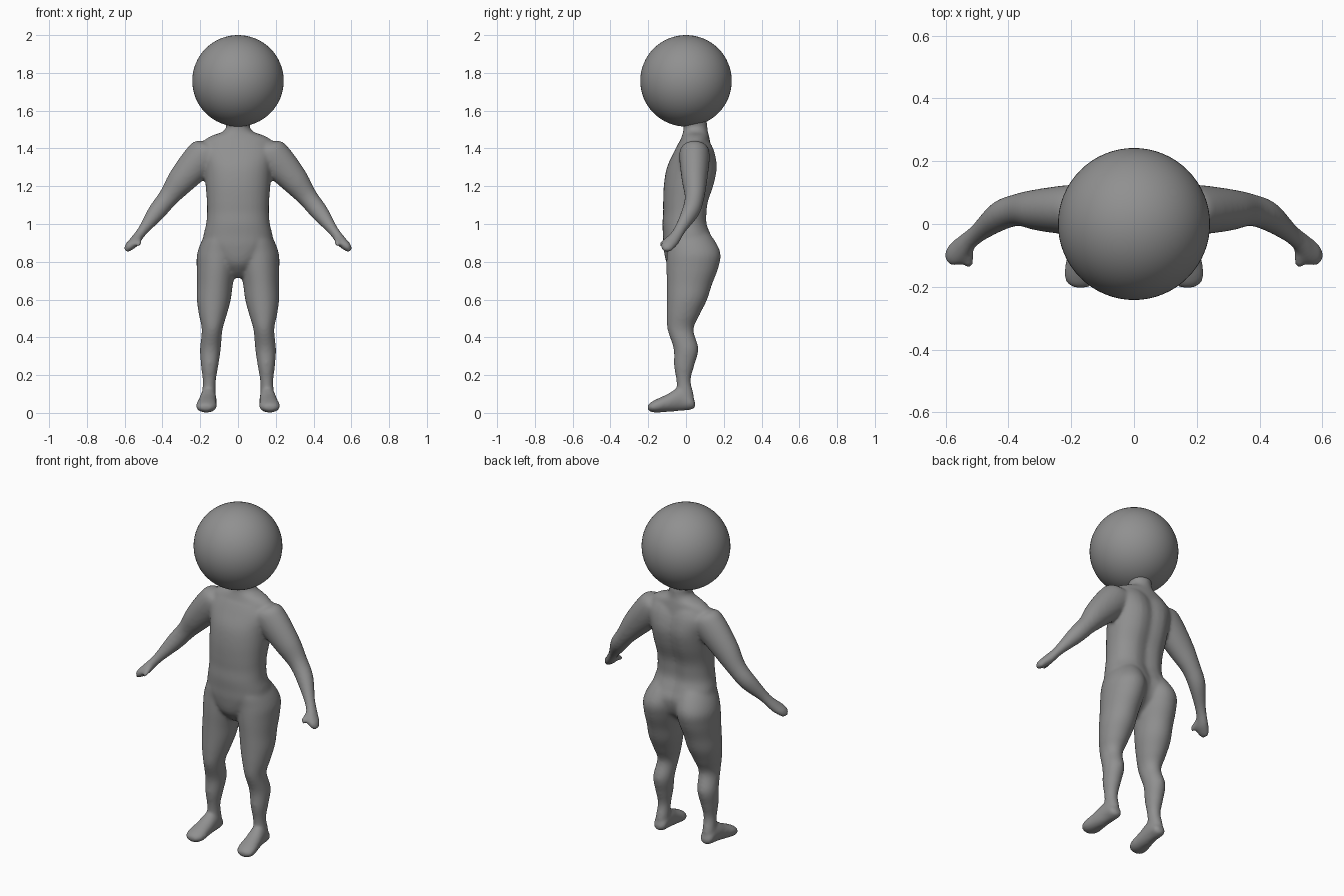
import bpy, bmesh, math
from mathutils import Vector

STEPS, SIDES = 6, 32
X, Y, Z = Vector((1, 0, 0)), Vector((0, 1, 0)), Vector((0, 0, 1))
ARM_UP = Vector((0.77, 0, 0.64))


def spline(rows):
    """Catmull-Rom through rows of (x, y, z, radius_u, radius_v)."""
    out = []
    p = [rows[0]] + rows + [rows[-1]]
    for a, b, c, d in zip(p, p[1:], p[2:], p[3:]):
        for k in range(STEPS):
            t = k / STEPS
            out.append([0.5 * (2 * j + (m - i) * t + (2 * i - 5 * j + 4 * m - n) * t * t
                        + (3 * j - i - 3 * m + n) * t ** 3) for i, j, m, n in zip(a, b, c, d)])
    return out + [list(rows[-1])]


def loft(bm, rows, u, v, side=1, power=2.0, groove=0.0):
    """Closed tube of superellipse rings; groove dents the +v side."""
    rings = []
    for x, y, z, ru, rv in spline(rows):
        ring = []
        for i in range(SIDES):
            a = 2 * math.pi * i / SIDES
            c, s = math.cos(a), math.sin(a)
            du = ru * math.copysign(abs(c) ** (2 / power), c)
            dv = rv * math.copysign(abs(s) ** (2 / power), s)
            if s > 0:
                dv -= groove * math.exp(-(du / 0.045) ** 2)
            p = Vector((x, y, z)) + u * du + v * dv
            ring.append(bm.verts.new((p.x * side, p.y, p.z)))
        rings.append(ring)
    for r, q in zip(rings, rings[1:]):
        for i in range(SIDES):
            j = (i + 1) % SIDES
            bm.faces.new((r[i], r[j], q[j], q[i]))
    bm.faces.new(rings[0][::-1])
    bm.faces.new(rings[-1])


bm = bmesh.new()

# Torso
loft(bm, [(0, 0.01, 0.715, .035, .04), (0, 0.015, 0.75, .07, .085), (0, 0.02, 0.80, .12, .125),
          (0, 0.022, 0.88, .185, .142), (0, 0.01, 0.94, .183, .132), (0, -0.003, 1.00, .169, .122),
          (0, -0.001, 1.06, .164, .12), (0, 0.003, 1.12, .165, .124), (0, 0.02, 1.21, .172, .137),
          (0, 0.036, 1.30, .18, .137), (0, 0.047, 1.38, .195, .112), (0, 0.049, 1.43, .17, .088)],
     X, Y, power=2.25, groove=0.02)
# Shoulder slope and neck
loft(bm, [(0, 0.045, 1.37, .19, .095), (0, 0.047, 1.43, .19, .082), (0, 0.05, 1.465, .145, .072),
          (0, 0.05, 1.487, .085, .066), (0, 0.05, 1.515, .062, .063), (0, 0.045, 1.54, .068, .066),
          (0, 0.03, 1.60, .07, .066)], X, Y)

for s in (1, -1):
    # Arm and hand
    loft(bm, [(.09, .045, 1.39, .05, .06), (.15, .045, 1.385, .087, .077), (.20, .045, 1.34, .093, .08),
              (.30, .045, 1.23, .075, .067), (.37, .045, 1.14, .054, .052), (.435, .022, 1.058, .047, .049),
              (.505, -.035, .965, .028, .035), (.55, -.08, .905, .028, .045),
              (.578, -.096, .878, .024, .038), (.594, -.10, .857, .012, .02)], ARM_UP, Y, s)
    # Thumb
    loft(bm, [(.53, -.05, .935, .02, .02), (.528, -.10, .912, .018, .018),
              (.526, -.13, .896, .015, .015), (.526, -.141, .888, .008, .008)], X, Z, s)
    # Leg with hip and buttock
    loft(bm, [(.08, .02, 1.00, .03, .05), (.09, .018, .94, .085, .115), (.107, .04, .85, .108, .142),
              (.114, .034, .77, .105, .138), (.122, .018, .68, .095, .12), (.128, .005, .60, .09, .107),
              (.133, -.015, .52, .074, .088), (.137, -.029, .44, .055, .069), (.146, .0, .34, .055, .066),
              (.15, -.01, .25, .046, .054), (.152, -.013, .17, .035, .038), (.155, -.002, .09, .036, .044),
              (.156, 0, .05, .03, .03)], X, Y, s)
    # Foot
    loft(bm, [(.155, .048, .045, .02, .015), (.155, .03, .052, .038, .035), (.157, -.03, .072, .043, .062),
              (.163, -.10, .052, .05, .047), (.168, -.16, .036, .056, .035), (.170, -.192, .03, .042, .023),
              (.170, -.204, .03, .02, .01)], X, Z, s)

bmesh.ops.recalc_face_normals(bm, faces=bm.faces)
mesh = bpy.data.meshes.new("body")
bm.to_mesh(mesh)
bm.free()
body = bpy.data.objects.new("body", mesh)
bpy.context.collection.objects.link(body)

# Fuse the limbs into one smooth skin
fuse = body.modifiers.new("fuse", 'REMESH')
fuse.mode = 'VOXEL'
fuse.voxel_size = 0.008
fuse.use_smooth_shade = True
soften = body.modifiers.new("soften", 'SMOOTH')
soften.factor = 0.5
soften.iterations = 16

# Head
bpy.ops.mesh.primitive_uv_sphere_add(segments=64, ring_count=32, radius=0.242, location=(0, 0, 1.758))
head = bpy.context.object
head.name = "head"
bpy.ops.object.shade_smooth()

# Dark grey skin
grey = bpy.data.materials.new("dark_grey")
grey.diffuse_color = (0.28, 0.28, 0.28, 1)
for ob in (body, head):
    ob.data.materials.append(grey)
